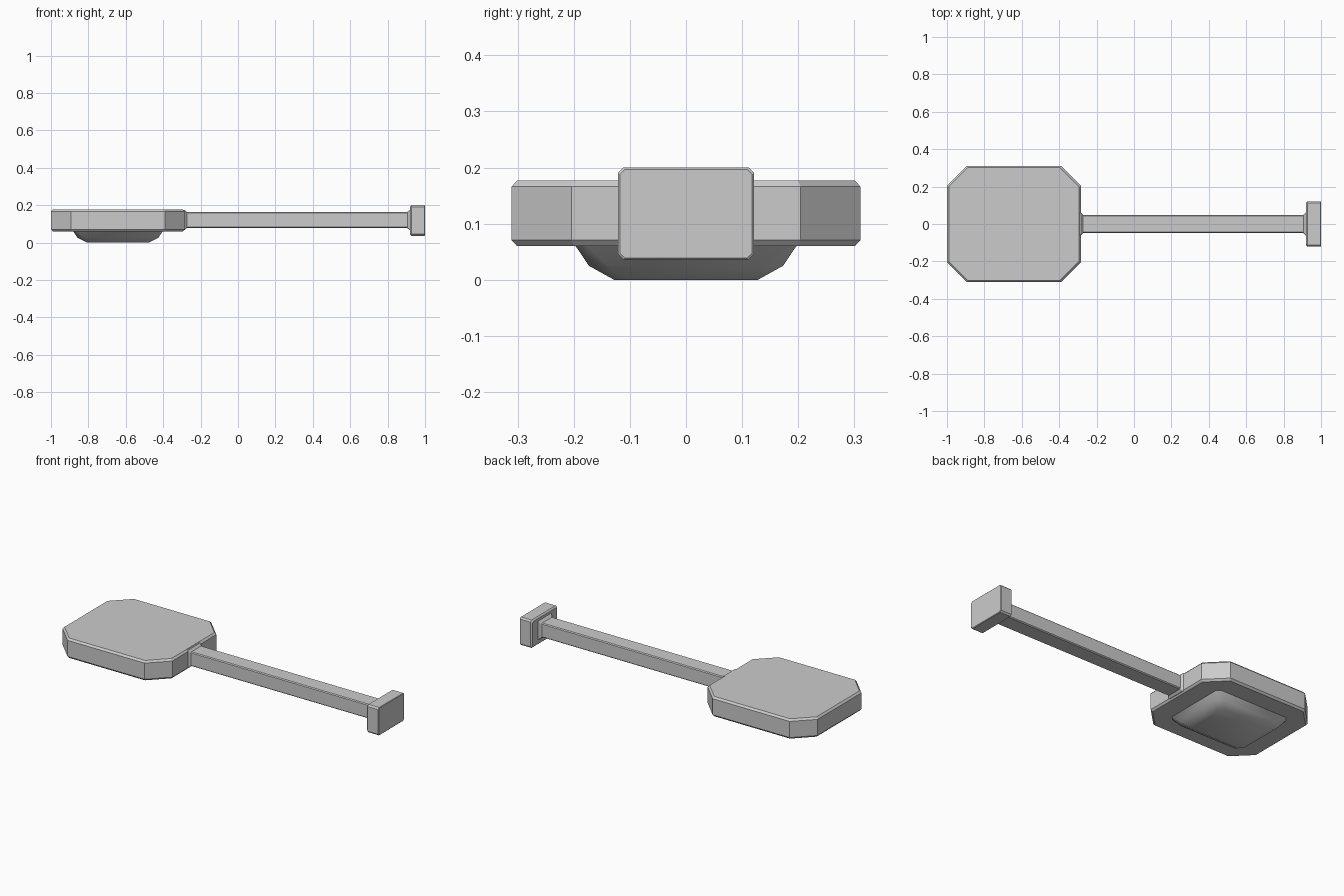
import bpy, bmesh, math

if "Cube" in bpy.data.objects:
    bpy.data.objects.remove(bpy.data.objects["Cube"], do_unlink=True)

GREY = (0.6, 0.6, 0.6, 1)
mat = bpy.data.materials.new("plain grey")
mat.use_nodes = True
mat.diffuse_color = GREY
mat.node_tree.nodes["Principled BSDF"].inputs["Base Color"].default_value = GREY


def loft(name, rings, angle):
    """Skin a stack of matching point rings and cap both ends."""
    bm = bmesh.new()
    loops = [[bm.verts.new(p) for p in ring] for ring in rings]
    n = len(loops[0])
    for a, b in zip(loops, loops[1:]):
        for i in range(n):
            j = (i + 1) % n
            bm.faces.new((a[i], a[j], b[j], b[i]))
    bm.faces.new(loops[0])
    bm.faces.new(loops[-1])
    bmesh.ops.recalc_face_normals(bm, faces=bm.faces)
    mesh = bpy.data.meshes.new(name)
    bm.to_mesh(mesh)
    bm.free()
    ob = bpy.data.objects.new(name, mesh)
    bpy.context.collection.objects.link(ob)
    mesh.materials.append(mat)
    bpy.ops.object.select_all(action='DESELECT')
    ob.select_set(True)
    bpy.context.view_layer.objects.active = ob
    bpy.ops.object.shade_smooth_by_angle(angle=math.radians(angle))
    return ob


def cut_rect(hu, hv, c):
    """Rectangle outline with cut corners."""
    return [(hu, c - hv), (hu, hv - c), (hu - c, hv), (c - hu, hv),
            (-hu, hv - c), (-hu, c - hv), (c - hu, -hv), (hu - c, -hv)]


def flat_ring(cx, z, hx, hy, c):
    return [(cx + u, v, z) for u, v in cut_rect(hx, hy, c)]


def end_ring(x, cz, hy, hz, c):
    return [(x, u, cz + v) for u, v in cut_rect(hy, hz, c)]


# Broad paddle head with chamfered rims
HEAD_X = -0.642
loft("paddle_head", [flat_ring(HEAD_X, z, 0.358 - i, 0.311 - i, 0.107 - i * 0.6)
                     for z, i in ((0.06, 0.01), (0.071, 0), (0.166, 0), (0.177, 0.01))], 20)

# Rounded boss under the head
loft("underside_boss", [flat_ring(HEAD_X, z, hx, hy, c) for z, hx, hy, c in
     ((0, 0.165, 0.128, 0.025), (0.025, 0.215, 0.173, 0.035), (0.065, 0.242, 0.2, 0.02))], 50)

# Slim handle, flared where it meets the head and the end block
loft("handle", [end_ring(x, 0.121, 0.049 + f, 0.042 + f, 0.005) for x, f in
     ((-0.30, 0.011), (-0.284, 0.011), (-0.272, 0), (0.905, 0), (0.92, 0.014), (0.93, 0.014))], 20)

# End block
loft("end_block", [end_ring(x, 0.118, 0.121 - i, 0.082 - i, 0.009) for x, i in
     ((0.92, 0.008), (0.928, 0), (0.997, 0), (1.0, 0.003))], 20)
